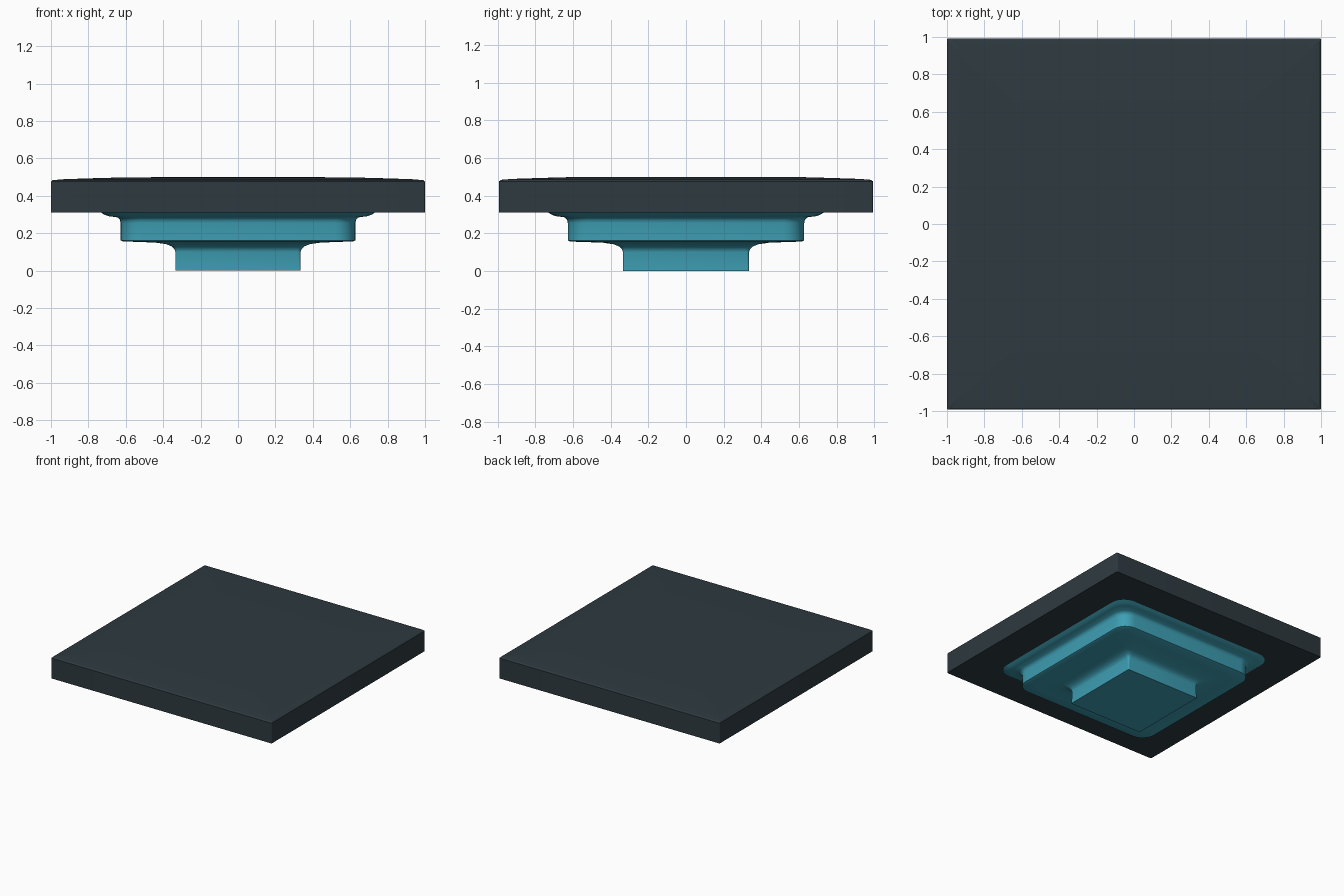
import bpy, bmesh, math

if "Cube" in bpy.data.objects:
    bpy.data.objects.remove(bpy.data.objects["Cube"])


def material(name, rgb):
    m = bpy.data.materials.new(name)
    m.diffuse_color = (*rgb, 1)
    m.use_nodes = True
    m.node_tree.nodes["Principled BSDF"].inputs["Base Color"].default_value = m.diffuse_color
    return m


def loft(name, rings, mat, y_scale=1.0, seg=6, smooth=30):
    """Stack rounded squares given as (half size, height, corner radius)."""
    bm = bmesh.new()
    loops = []
    for half, z, r in rings:
        loop = []
        for q in range(4):
            mid = math.radians(45 + 90 * q)
            cx = math.copysign(half - r, math.cos(mid))
            cy = math.copysign(half - r, math.sin(mid))
            for i in range(seg + 1):
                a = math.radians(90 * q + 90 * i / seg)
                loop.append(bm.verts.new((cx + r * math.cos(a),
                                          (cy + r * math.sin(a)) * y_scale, z)))
        loops.append(loop)
    n = len(loops[0])
    for a, b in zip(loops, loops[1:]):
        for i in range(n):
            j = (i + 1) % n
            bm.faces.new((a[i], a[j], b[j], b[i]))
    bm.faces.new(loops[0][::-1])
    bm.faces.new(loops[-1])
    me = bpy.data.meshes.new(name)
    bm.to_mesh(me)
    bm.free()
    me.materials.append(mat)
    ob = bpy.data.objects.new(name, me)
    bpy.context.collection.objects.link(ob)
    bpy.ops.object.select_all(action='DESELECT')
    ob.select_set(True)
    bpy.context.view_layer.objects.active = ob
    bpy.ops.object.shade_smooth_by_angle(angle=math.radians(smooth))
    return ob


slate = material("dark slate", (0.027, 0.042, 0.051))
teal = material("teal", (0.048, 0.35, 0.46))

# Square top slab with a barely domed upper face
loft("top_slab", [(1.0, 0.31, 0.008), (1.0, 0.476, 0.008), (0.99, 0.484, 0.012),
                  (0.93, 0.489, 0.02), (0.78, 0.494, 0.03), (0.6, 0.499, 0.04),
                  (0.3, 0.5, 0.03)], slate, y_scale=0.993)

# Stepped pedestal: foot, fillet, middle tier, flare under the slab
loft("stepped_base", [(0.335, 0.0, 0.008), (0.335, 0.1, 0.015), (0.34, 0.115, 0.025),
                      (0.355, 0.13, 0.035), (0.385, 0.142, 0.05), (0.44, 0.15, 0.07),
                      (0.54, 0.154, 0.09), (0.615, 0.156, 0.1), (0.628, 0.162, 0.11),
                      (0.628, 0.255, 0.11), (0.632, 0.272, 0.11), (0.645, 0.285, 0.11),
                      (0.69, 0.291, 0.12), (0.712, 0.298, 0.12), (0.735, 0.312, 0.12)],
     teal, smooth=40)
